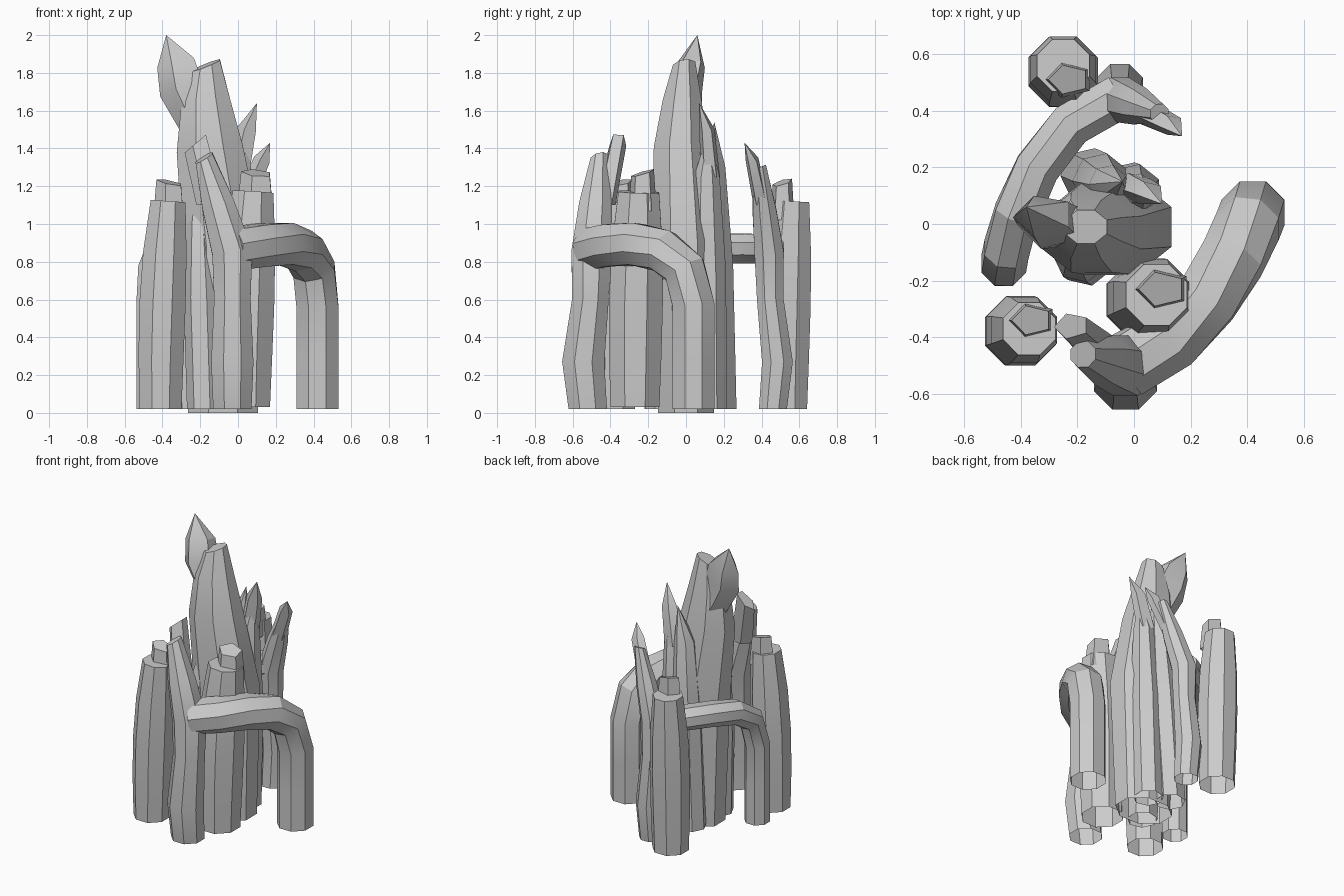
import bpy, bmesh, math
from mathutils import Vector

old = bpy.data.objects.get("Cube")
if old:
    bpy.data.objects.remove(old)

stone = bpy.data.materials.new("grey stone")
stone.use_nodes = True
grey = (.6, .6, .6, 1)
stone.diffuse_color = grey
stone.node_tree.nodes["Principled BSDF"].inputs["Base Color"].default_value = grey
UP = Vector((0, 0, 1))


def add_ring(bm, centre, along, radius, sides, squash, slant):
    """Polygon across the direction of growth, tilted by the slant."""
    side = Vector((1, 0, 0))
    side = (side - along * side.dot(along)).normalized()
    other = along.cross(side)
    ring = []
    for k in range(sides):
        angle = math.tau * (k + .5) / sides
        offset = (side * math.cos(angle) + other * math.sin(angle) * squash) * radius
        offset.z += offset.x * slant[0] + offset.y * slant[1]
        ring.append(bm.verts.new(centre + offset))
    return ring


def trunk(name, path, radii, sides=8, squash=1, slant=(0, 0), tip=None):
    """Faceted trunk, open below, with a slanted break or a pointed tip."""
    bm = bmesh.new()
    path = [Vector(point) for point in path]
    last = len(path) - 1
    rings = []
    for i, (centre, radius) in enumerate(zip(path, radii)):
        along = (path[min(i + 1, last)] - path[max(i - 1, 0)]).normalized()
        if i == 0:
            along = UP
        tilt = slant if i == last else (0, 0)
        rings.append(add_ring(bm, centre, along, radius, sides, squash, tilt))
    for low, high in zip(rings, rings[1:]):
        for k in range(sides):
            bm.faces.new((low[k - 1], low[k], high[k], high[k - 1]))
    if tip:
        peak = bm.verts.new(tip)
        for k in range(sides):
            bm.faces.new((rings[-1][k - 1], rings[-1][k], peak))
    else:
        bm.faces.new(rings[-1])
    mesh = bpy.data.meshes.new(name)
    bm.to_mesh(mesh)
    bm.free()
    mesh.materials.append(stone)
    obj = bpy.data.objects.new(name, mesh)
    bpy.context.collection.objects.link(obj)
    bpy.ops.object.select_all(action="DESELECT")
    obj.select_set(True)
    bpy.context.view_layer.objects.active = obj
    bpy.ops.object.shade_smooth_by_angle(angle=math.radians(25))


def shard(name, start, end, radius, slant=(0, 0), tip=None):
    """Short broken sliver, slightly narrower at its end."""
    trunk(name, [start, end], [radius, radius * .8], sides=5, squash=.75, slant=slant, tip=tip)


def column(name, foot, lean, height, radius, shard_offset, slant):
    """Standing column that swells below, narrows above and carries a shard."""
    foot, lean, rise = Vector(foot), Vector(lean), UP * height
    levels = [i / 4 for i in range(5)]
    path = [foot + lean * t * t + rise * t for t in levels]
    trunk(name, path, [radius * (1 + t / 3 - t ** 3 / 2) for t in levels])
    top = path[-1] + Vector(shard_offset)
    shard(name + "_shard", top - UP * .1, top + UP * .1, radius * .75, slant)


def pillar(name, foot, bulge, elbow, top, radius):
    """Pillar that bows outward, then bends at its elbow and thins to a tip."""
    foot, elbow, top = Vector(foot), Vector(elbow), Vector(top)
    belly = foot.lerp(elbow, .3) + Vector((0, bulge, 0))
    waist = foot.lerp(elbow, .7)
    neck = elbow.lerp(top, .5)
    scales = (1, 1.1, .95, 1.05, .85, .45)
    trunk(name, [foot, belly, waist, elbow, neck, top],
          [radius * s for s in scales], slant=(.3, .3))


def arch(name, foot, haunch, spring, radius):
    """Upright leg that curves over and runs into its pillar."""
    foot, haunch, spring = Vector(foot), Vector(haunch), Vector(spring)
    knee, bend = foot + UP * .55, foot + UP * .95
    path = [foot, foot.lerp(knee, .5)]
    for i in range(6):
        t = i / 5
        u = 1 - t
        path.append(knee * u ** 3 + bend * 3 * u * u * t + haunch * 3 * u * t * t + spring * t ** 3)
    trunk(name, path, [radius] * len(path))


# Free-standing columns
column("left_column", (-.41, -.38, .02), (.04, .01, 0), 1.1, .12, (.01, .03, 0), (-.2, .2))
column("rear_column", (-.25, .53, .02), (0, .03, 0), 1.1, .12, (.02, -.05, 0), (-.2, .3))
column("front_column", (.04, -.27, .03), (.04, .02, 0), 1.14, .14, (.02, .02, 0), (-.1, .3))

# Great central spire and the blade leaning from its top
trunk("central_spire", [(-.08, 0, 0), (-.08, -.01, .9), (-.15, -.03, 1.4), (-.17, -.02, 1.65), (-.17, -.01, 1.84)],
      [.2, .23, .19, .14, .08], squash=.8, slant=(.4, .2))
trunk("spire_blade", [(-.19, 0, 1.5), (-.29, 0, 1.72), (-.32, .03, 1.85)], [.12, .13, .11],
      sides=5, squash=.7, tip=(-.38, .06, 2))

# Ribs clustered around the spire: foot, shoulder and tip of each
ribs = {
    "right_rear_rib": ((-.02, .12, .02), (.01, .11, 1.25), (.05, .12, 1.5)),
    "left_rear_rib": ((-.16, .17, .02), (-.09, .14, 1.3), (-.04, .15, 1.54)),
    "left_front_rib": ((-.17, -.12, .02), (-.2, -.1, 1), (-.22, -.06, 1.25)),
}
for name, (foot, shoulder, tip) in ribs.items():
    middle = Vector(foot).lerp(Vector(shoulder), .6)
    trunk(name, [foot, middle, shoulder], [.1, .1, .07], sides=7, tip=tip)
shard("right_rear_rib_shard", (0, .13, 1.25), (.05, .11, 1.5), .07, tip=(.1, .07, 1.64))

# Front pillar with twin tips and its wide arch
pillar("front_pillar", (-.03, -.52, .02), -.03, (-.03, -.5, .85), (-.18, -.46, 1.35), .11)
shard("front_pillar_shard", (-.14, -.43, 1.1), (-.22, -.36, 1.43), .08, (.6, .2))
arch("front_arch", (.42, .04, .02), (.27, -.4, .9), (-.03, -.5, .87), .12)

# Rear pillar with its pointed shard and thinner arch
pillar("rear_pillar", (-.05, .46, .02), .03, (-.05, .44, .85), (.09, .39, 1.3), .08)
shard("rear_pillar_shard", (.03, .4, 1.1), (.13, .35, 1.34), .06, tip=(.17, .31, 1.43))
arch("rear_arch", (-.46, -.14, .02), (-.39, .35, .85), (-.05, .45, .87), .085)
